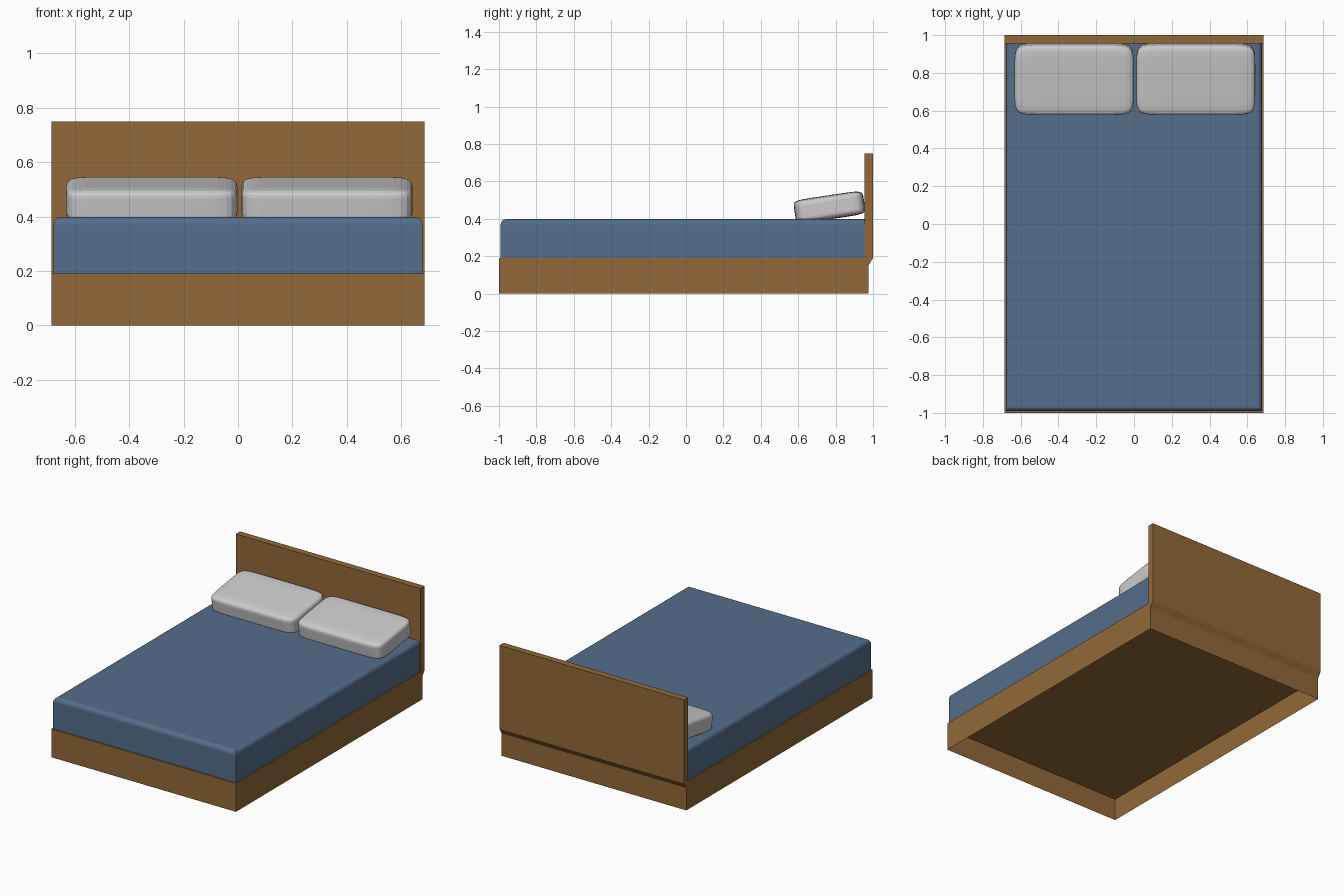
import bpy, bmesh, math

if "Cube" in bpy.data.objects:
    bpy.data.objects.remove(bpy.data.objects["Cube"])


def material(name, rgb):
    m = bpy.data.materials.new(name)
    m.diffuse_color = (*rgb, 1)
    m.use_nodes = True
    m.node_tree.nodes["Principled BSDF"].inputs["Base Color"].default_value = m.diffuse_color
    return m


def make_object(name, bm, mat=None):
    mesh = bpy.data.meshes.new(name)
    bm.to_mesh(mesh)
    bm.free()
    obj = bpy.data.objects.new(name, mesh)
    bpy.context.collection.objects.link(obj)
    if mat:
        mesh.materials.append(mat)
    return obj


wood = material("wood", (0.29, 0.14, 0.04))
fabric = material("blue_fabric", (0.09, 0.155, 0.26))
HALF = 0.685

# Bed frame: side profile (slab plus headboard) swept across the width
profile = [(-1, 0.15), (-1, 0.19), (0.955, 0.19), (0.955, 0.75),
           (1, 0.75), (1, 0.19), (0.975, 0.15)]
bm = bmesh.new()
face = bm.faces.new([bm.verts.new((-HALF, y, z)) for y, z in profile])
swept = bmesh.ops.extrude_face_region(bm, geom=[face], use_keep_orig=True)
new_verts = [g for g in swept["geom"] if isinstance(g, bmesh.types.BMVert)]
bmesh.ops.translate(bm, verts=new_verts, vec=(2 * HALF, 0, 0))
bmesh.ops.recalc_face_normals(bm, faces=bm.faces)
make_object("frame_and_headboard", bm, wood)

# Skirt: thin open wall down to the floor, leaving the underside hollow
bm = bmesh.new()
corners = [(-HALF, -1), (HALF, -1), (HALF, 0.975), (-HALF, 0.975)]
low = [bm.verts.new((x, y, 0)) for x, y in corners]
high = [bm.verts.new((x, y, 0.15)) for x, y in corners]
for i in range(4):
    j = (i + 1) % 4
    bm.faces.new((low[i], low[j], high[j], high[i]))
make_object("frame_skirt", bm, wood)

# Mattress: box with rounded top edges, square against the headboard
bm = bmesh.new()
bmesh.ops.create_cube(bm, size=1)
for v in bm.verts:
    v.co = (v.co.x * 1.356, v.co.y * 1.946 - 0.018, 0.292 + v.co.z * 0.212)
rounded = [e for e in bm.edges
           if all(v.co.z > 0.3 for v in e.verts)
           and not all(v.co.y > 0.9 for v in e.verts)]
bmesh.ops.bevel(bm, geom=rounded, offset=0.028, segments=4, profile=0.5,
                affect='EDGES', clamp_overlap=True)
make_object("mattress", bm, fabric)


# Pillows: boxes with support loops, subdivided into soft shapes
def pillow(name, x):
    half = (0.315, 0.188, 0.064)
    loops = (0.6, 0.48, 0.4)
    bm = bmesh.new()
    bmesh.ops.create_cube(bm, size=2)
    for axis in range(3):
        for side in (-1, 1):
            normal = [0, 0, 0]
            normal[axis] = 1
            point = [0, 0, 0]
            point[axis] = side * loops[axis]
            bmesh.ops.bisect_plane(bm, geom=bm.verts[:] + bm.edges[:] + bm.faces[:],
                                   plane_co=point, plane_no=normal)
    bmesh.ops.scale(bm, verts=bm.verts, vec=half)
    obj = make_object(name, bm)
    obj.location = (x, 0.767, 0.462)
    obj.rotation_euler.x = math.radians(8.5)
    sub = obj.modifiers.new("soften", 'SUBSURF')
    sub.levels = sub.render_levels = 2


pillow("left_pillow", -0.317)
pillow("right_pillow", 0.327)
